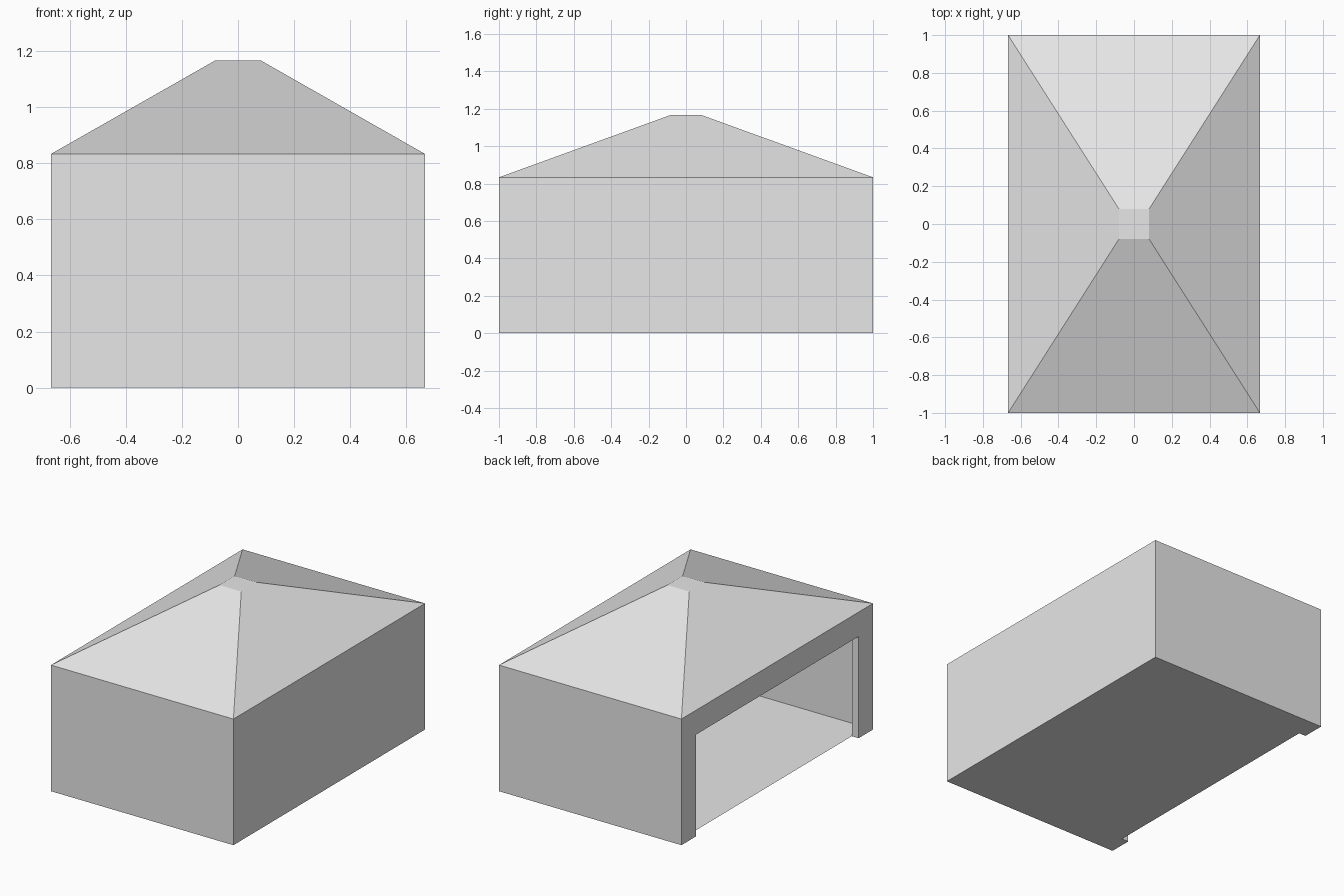
import bpy
import bmesh
from mathutils import Vector

cube = bpy.data.objects.get("Cube")
if cube:
    bpy.data.objects.remove(cube, do_unlink=True)

X, Y = 2 / 3, 1.0              # half width and half length
EAVE, TOP, CAP = 0.833, 1.167, 0.08
POST, LINTEL, DEPTH = 0.15, 0.672, 0.05

grey = bpy.data.materials.new("light_grey")
grey.use_nodes = True
grey.diffuse_color = (0.8, 0.8, 0.8, 1)
grey.node_tree.nodes["Principled BSDF"].inputs["Base Color"].default_value = (0.8, 0.8, 0.8, 1)


def finish(name, bm):
    mesh = bpy.data.meshes.new(name)
    bm.to_mesh(mesh)
    bm.free()
    mesh.materials.append(grey)
    obj = bpy.data.objects.new(name, mesh)
    bpy.context.collection.objects.link(obj)
    return obj


def rectangle(bm, x0, x1, y, z):
    corners = [(x0, -y, z), (x1, -y, z), (x1, y, z), (x0, y, z)]
    return [bm.verts.new(c) for c in corners]


def bridge(bm, low, high, sides):
    for i in sides:
        j = (i + 1) % 4
        bm.faces.new((low[i], low[j], high[j], high[i]))


# Thin front, left and back walls; the fourth side is open
bm = bmesh.new()
bridge(bm, rectangle(bm, -X, X, Y, 0), rectangle(bm, -X, X, Y, EAVE), range(3))
finish("walls", bm)

# Floor, stopping behind the door frame
bm = bmesh.new()
bm.faces.new(rectangle(bm, -X + DEPTH, X, Y, 0))
finish("floor", bm)

# Hipped roof with a small flat cap
bm = bmesh.new()
cap = rectangle(bm, -CAP, CAP, CAP, TOP)
bridge(bm, rectangle(bm, -X, X, Y, EAVE), cap, range(4))
bm.faces.new(cap)
finish("roof", bm)

# Door frame: two posts and a lintel as one extruded profile
bm = bmesh.new()
inner = Y - POST
outline = [(-Y, 0), (-Y, EAVE), (Y, EAVE), (Y, 0),
           (inner, 0), (inner, LINTEL), (-inner, LINTEL), (-inner, 0)]
face = bm.faces.new([bm.verts.new((-X, y, z)) for y, z in outline])
result = bmesh.ops.extrude_face_region(bm, geom=[face], use_keep_orig=True)
moved = [v for v in result["geom"] if isinstance(v, bmesh.types.BMVert)]
bmesh.ops.translate(bm, verts=moved, vec=Vector((DEPTH, 0, 0)))
bmesh.ops.recalc_face_normals(bm, faces=bm.faces)
finish("door_frame", bm)
